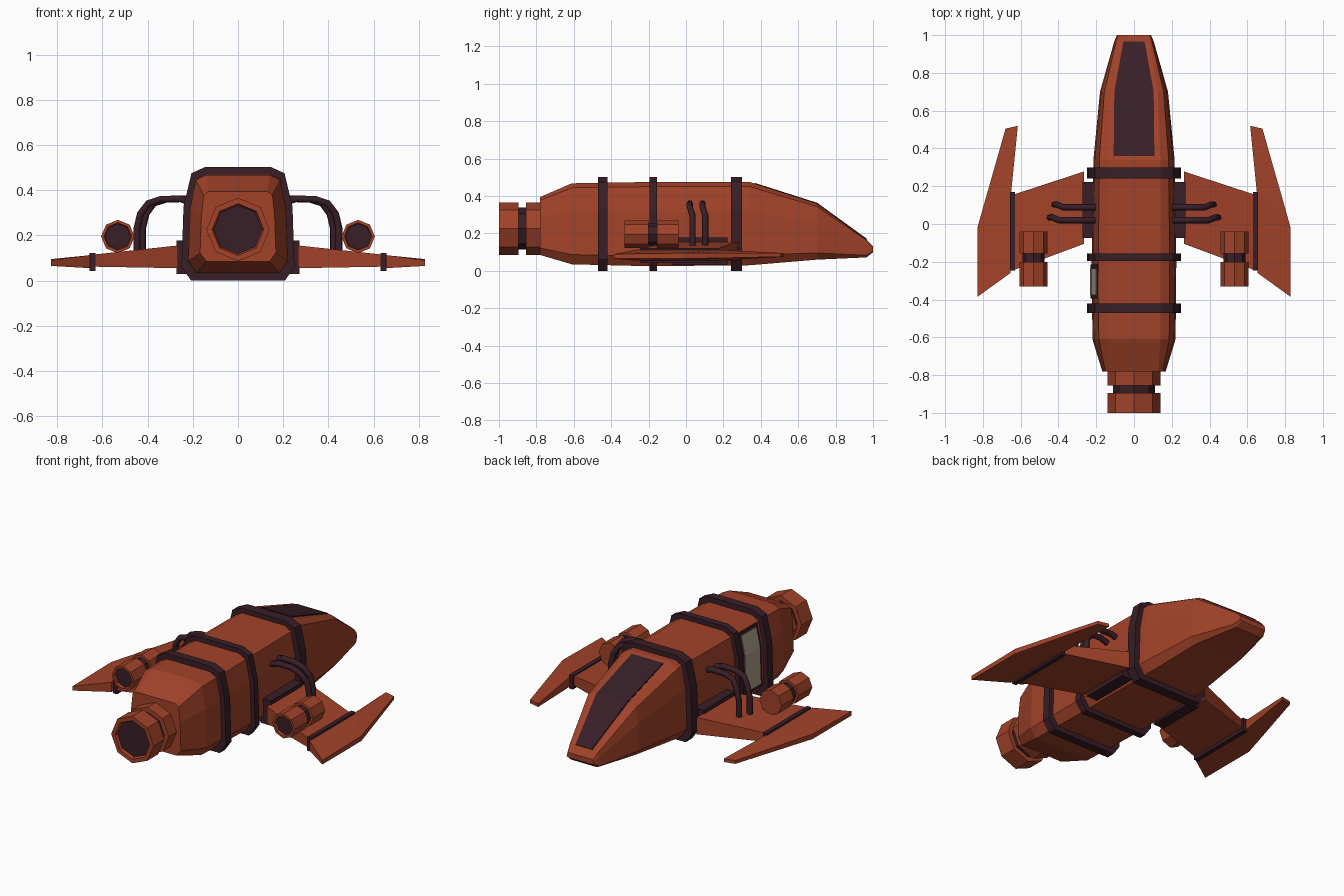
import bpy, bmesh
from math import sin, cos, pi

if "Cube" in bpy.data.objects:
    bpy.data.objects.remove(bpy.data.objects["Cube"])


def material(name, rgb):
    m = bpy.data.materials.new(name)
    m.diffuse_color = (*rgb, 1)
    m.use_nodes = True
    m.node_tree.nodes["Principled BSDF"].inputs["Base Color"].default_value = m.diffuse_color
    return m


RUST = material("rust_paint", (0.36, 0.055, 0.022))
DARK = material("dark_trim", (0.04, 0.013, 0.02))
BEIGE = material("door_panel", (0.42, 0.35, 0.26))


def finish(name, bm, mat, mirror=False):
    bmesh.ops.recalc_face_normals(bm, faces=bm.faces)
    me = bpy.data.meshes.new(name)
    bm.to_mesh(me)
    bm.free()
    me.materials.append(mat)
    ob = bpy.data.objects.new(name, me)
    bpy.context.collection.objects.link(ob)
    if mirror:
        ob.modifiers.new("Mirror", 'MIRROR')
    return ob


def loft(name, loops, mat, ring=False, mirror=False):
    """Skin matching loops; ring joins last to first, otherwise ends are capped."""
    bm = bmesh.new()
    vs = [[bm.verts.new(p) for p in loop] for loop in loops]
    n = len(loops[0])
    for a, b in zip(vs, vs[1:] + (vs[:1] if ring else [])):
        for i in range(n):
            j = (i + 1) % n
            bm.faces.new((a[i], a[j], b[j], b[i]))
    if not ring:
        bm.faces.new(vs[0])
        bm.faces.new(vs[-1])
    return finish(name, bm, mat, mirror)


def prism(name, pts, mat, tops):
    """Mirrored plate from (x, y, z_bottom, z_top) outline points."""
    bm = bmesh.new()
    lo = [bm.verts.new((x, y, a)) for x, y, a, b in pts]
    hi = [bm.verts.new((x, y, b)) for x, y, a, b in pts]
    for f in tops:
        bm.faces.new([lo[i] for i in f])
        bm.faces.new([hi[i] for i in f])
    for i in range(len(pts)):
        j = (i + 1) % len(pts)
        bm.faces.new((lo[i], lo[j], hi[j], hi[i]))
    return finish(name, bm, mat, True)


def box(name, x0, x1, y0, y1, z0, z1, mat):
    return prism(name, [(x0, y0, z0, z1), (x1, y0, z0, z1),
                        (x1, y1, z0, z1), (x0, y1, z0, z1)], mat, [(0, 1, 2, 3)])


def section(y, t, w, zb, zt):
    """Ten-sided hull section: t = roof half width, w = body half width."""
    xs = [t, t + (w - t) * .58, w * .965, w, w * .83]
    half = [(x, y, zb + (zt - zb) * f) for x, f in zip(xs, (1, .945, .65, .12, 0))]
    return half + [(-x, y, z) for x, y, z in reversed(half)]


# Hull
loft("hull", [section(*s) for s in (
    (-.78, .13, .168, .085, .395), (-.61, .14, .22, .035, .468),
    (-.20, .14, .224, .025, .475), (.34, .14, .215, .03, .475),
    (.70, .125, .18, .06, .36), (.965, .08, .105, .072, .168),
    (1.0, .075, .09, .10, .13))], RUST)

# Hull bands
for i, (y, h) in enumerate(((-.445, .025), (-.175, .02), (.27, .03))):
    out, inn = (.145, .25, 0, .503), (.13, .205, .045, .455)
    loft(f"hull_band_{i + 1}", [section(y - h, *out), section(y + h, *out),
                                section(y + h, *inn), section(y - h, *inn)], DARK, ring=True)

# Canopy window following the nose roof, with a thin rim
for name, grow, th, mat in (("canopy_rim", .006, .004, DARK), ("canopy", 0, .008, DARK)):
    bm = bmesh.new()
    rows = [[bm.verts.new((s * (w + grow), y, z)) for s in (-1, 1)]
            for w, y, z in ((.102, .365 - grow, .467), (.098, .70, .36), (.05, .965, .168))]
    for a, b in zip(rows, rows[1:]):
        bm.faces.new((a[0], a[1], b[1], b[0]))
    m = finish(name, bm, mat).modifiers.new("Solidify", 'SOLIDIFY')
    m.thickness, m.offset = th, 0

# Side door on the left, bent over the shoulder of the hull
for name, y0, y1, z0, z1, d, mat in (("door_frame", -.395, -.215, .08, .445, .006, DARK),
                                     ("door_panel", -.375, -.235, .10, .43, .010, BEIGE)):
    def side(z):
        return .224 - .008 * (z - .08) / .24 if z < .32 else .216 - .028 * (z - .32) / .13
    loft(name, [[(-side(z) - d, y0, z), (-side(z) - d, y1, z),
                 (-side(z) + .02, y1, z), (-side(z) + .02, y0, z)]
                for z in (z0, .32, z1)], mat)


# Engines: octagonal collars, dark neck and recessed throat
def octagon(x, y, z, r):
    return [(x + r * sin(k * pi / 4), y, z + r * cos(k * pi / 4)) for k in range(8)]


def engine(name, x, z, r, y0, y1, y2, y3, mirror):
    def c(y, f):
        return octagon(x, y, z, r * f)
    loft(name + "_collar", [c(y0, 1), c(y1, 1)], RUST, mirror=mirror)
    loft(name + "_neck", [c(y1 + .01, .8), c(y2 - .01, .8)], DARK, mirror=mirror)
    loft(name + "_nozzle", [c(y2, 1), c(y3, 1), c(y3, .82), c(y3 + .02, .76), c(y2, .76)],
         RUST, ring=True, mirror=mirror)
    loft(name + "_throat", [c(y2, .77), c(y3 + .015, .77)], DARK, mirror=mirror)


engine("main_engine", 0, .226, .14, -.76, -.855, -.895, -1.0, False)
engine("wing_engine", .532, .195, .074, -.04, -.155, -.2, -.33, True)


# Wings, swept tips and dark joints
def span(x, y):
    return x, y, .055 + .018 * (x - .27), .155 - .108 * (x - .27)


prism("wing", [span(.265, .278), span(.265, -.105), span(.64, -.245), span(.64, .155)],
      RUST, [(0, 1, 2, 3)])
prism("wing_tip", [(.615, .52, .075, .095), (.68, .505, .075, .095), (.828, -.015, .065, .095),
                   (.828, -.385, .065, .09), (.655, -.26, .055, .113), (.65, .17, .055, .113)],
      RUST, [(0, 1, 2, 5), (5, 2, 3, 4)])
box("wing_tip_joint", .63, .657, -.245, .17, .042, .123, DARK)
box("wing_root_joint", .20, .272, -.075, .222, .03, .178, DARK)

# Pipes arching from hull to wing
ARCH = ((.19, .345), (.245, .362), (.33, .36), (.385, .342), (.42, .295), (.435, .23), (.435, .125))
for side_name, s in (("right", 1), ("left", -1)):
    for i, (y, dx) in enumerate(((.088, -.012), (.02, .012))):
        cu = bpy.data.curves.new("pipe", 'CURVE')
        cu.dimensions = '3D'
        cu.bevel_depth, cu.bevel_resolution, cu.use_fill_caps = .017, 1, True
        sp = cu.splines.new('POLY')
        sp.points.add(len(ARCH) - 1)
        for p, (x, z) in zip(sp.points, ARCH):
            p.co = (s * (x + dx), y + .015 * (x > .4), z, 1)
        cu.materials.append(DARK)
        bpy.context.collection.objects.link(
            bpy.data.objects.new(f"{side_name}_pipe_{i + 1}", cu))
